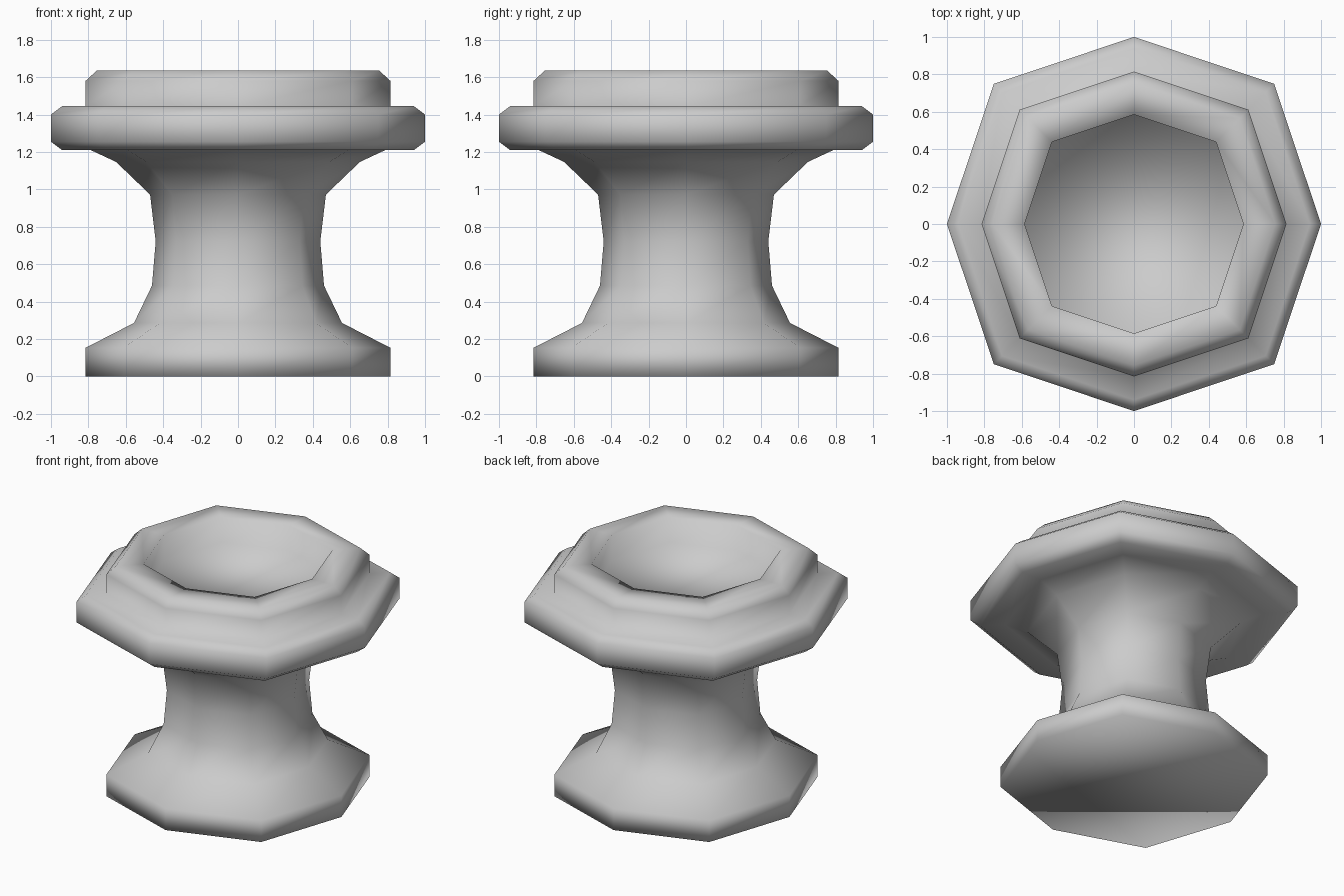
import bpy, bmesh, math

cube = bpy.data.objects.get("Cube")
if cube:
    bpy.data.objects.remove(cube, do_unlink=True)

# Single plain stone colour
stone = bpy.data.materials.new("plain_grey")
stone.use_nodes = True
GREY = (0.6, 0.6, 0.6, 1)
stone.diffuse_color = GREY
stone.node_tree.nodes["Principled BSDF"].inputs["Base Color"].default_value = GREY

SIDES = 8
DIAGONAL = 1.06  # corners between the axes sit slightly further out

# Profile as (radius, height), from the underside up and into the dish
foot = [(0.815, 0), (0.815, 0.153)]
stem = [(0.556, 0.286), (0.46, 0.485), (0.44, 0.722), (0.47, 0.972),
        (0.652, 1.147), (0.787, 1.21)]
flange = [(0.94, 1.21), (1.0, 1.255), (1.0, 1.4), (0.94, 1.445)]
rim = [(0.815, 1.445), (0.815, 1.58), (0.755, 1.635), (0.585, 1.635)]
dish = [(0.585, 1.455)]


def turned_form(name, profile):
    """Stack eight-sided rings along the profile and cap both ends."""
    bm = bmesh.new()
    rings = []
    for radius, z in profile:
        ring = []
        for i in range(SIDES):
            a = math.tau * i / SIDES
            r = radius * (DIAGONAL if i % 2 else 1)
            ring.append(bm.verts.new((r * math.cos(a), r * math.sin(a), z)))
        rings.append(ring)
    for low, high in zip(rings, rings[1:]):
        for i in range(SIDES):
            j = (i + 1) % SIDES
            bm.faces.new((low[i], low[j], high[j], high[i]))
    bm.faces.new(rings[0][::-1])   # underside
    bm.faces.new(rings[-1])        # dish floor
    for face in bm.faces:
        face.smooth = True
    bmesh.ops.recalc_face_normals(bm, faces=bm.faces)
    mesh = bpy.data.meshes.new(name)
    bm.to_mesh(mesh)
    bm.free()
    mesh.materials.append(stone)
    obj = bpy.data.objects.new(name, mesh)
    bpy.context.collection.objects.link(obj)
    return obj


turned_form("dished_pedestal", foot + stem + flange + rim + dish)
